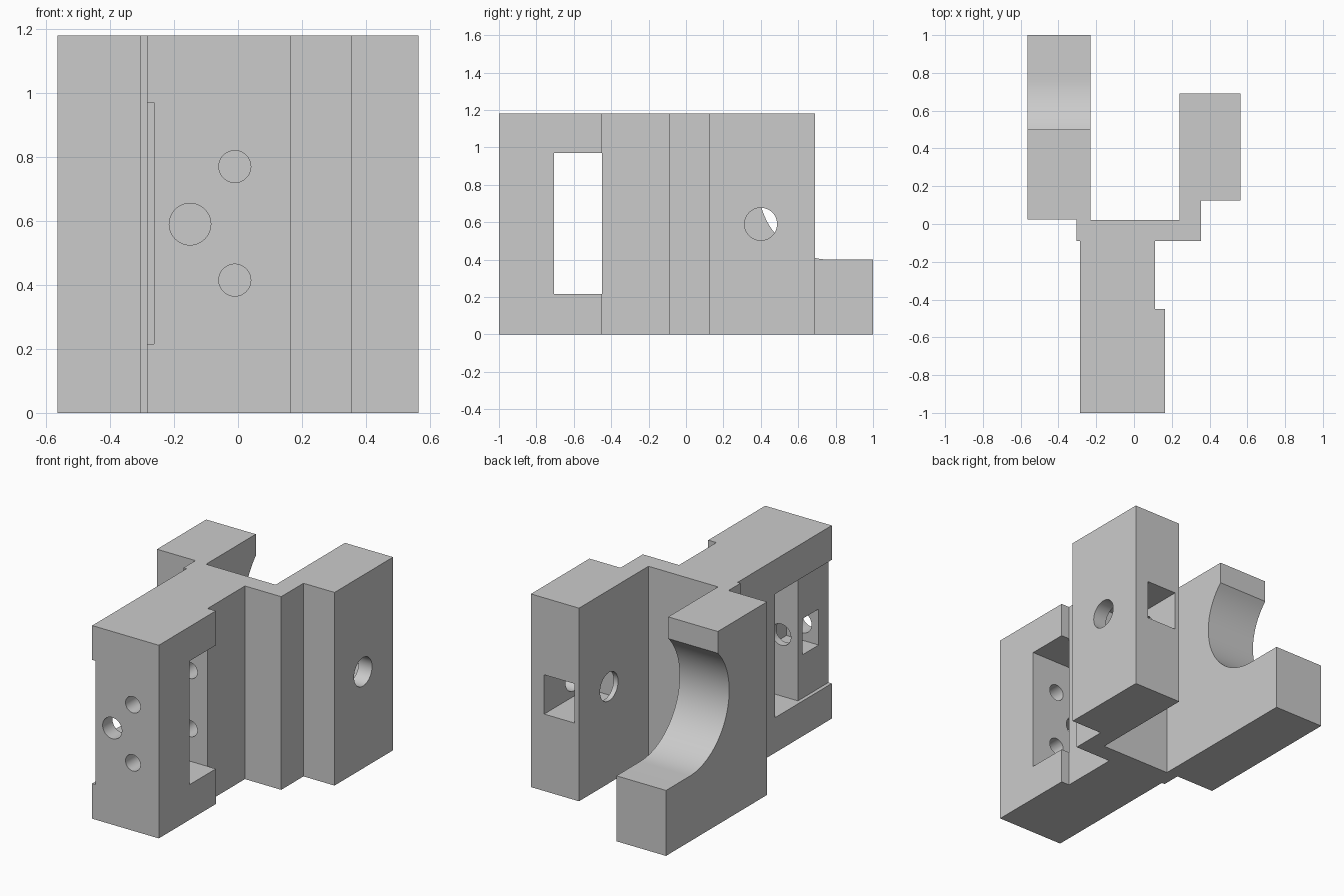
import bpy, bmesh, math
from mathutils import Matrix, Vector

if "Cube" in bpy.data.objects:
    bpy.data.objects.remove(bpy.data.objects["Cube"], do_unlink=True)

H = 1.18          # overall height
MID = H / 2       # height of the main bores

grey = bpy.data.materials.new("plain_grey")
grey.use_nodes = True
grey.diffuse_color = (0.6, 0.6, 0.6, 1)
grey.node_tree.nodes["Principled BSDF"].inputs["Base Color"].default_value = (0.6, 0.6, 0.6, 1)


def finish(bm, name):
    bmesh.ops.recalc_face_normals(bm, faces=bm.faces[:])
    mesh = bpy.data.meshes.new(name)
    bm.to_mesh(mesh)
    bm.free()
    mesh.materials.append(grey)
    ob = bpy.data.objects.new(name, mesh)
    bpy.context.collection.objects.link(ob)
    return ob


def prism(name, points, direction):
    """Extrude a closed 3D outline along a direction."""
    bm = bmesh.new()
    face = bm.faces.new([bm.verts.new(p) for p in points])
    new = bmesh.ops.extrude_face_region(bm, geom=[face])["geom"]
    bmesh.ops.translate(bm, vec=Vector(direction),
                        verts=[v for v in new if isinstance(v, bmesh.types.BMVert)])
    return finish(bm, name)


def box(name, x, y, z):
    return prism(name, [(x[0], y[0], z[0]), (x[1], y[0], z[0]),
                        (x[1], y[1], z[0]), (x[0], y[1], z[0])], (0, 0, z[1] - z[0]))


def bore(name, start, end, radius):
    start, end = Vector(start), Vector(end)
    axis = end - start
    bm = bmesh.new()
    turn = axis.to_track_quat('Z', 'Y').to_matrix().to_4x4()
    bmesh.ops.create_cone(bm, cap_ends=True, segments=48, radius1=radius, radius2=radius,
                          depth=axis.length,
                          matrix=Matrix.Translation((start + end) / 2) @ turn)
    return finish(bm, name)


# Body: plan outline of stem, web and two arms
plan = [(-0.285, -1), (0.165, -1), (0.165, -0.45), (0.11, -0.45), (0.11, -0.09),
        (0.355, -0.09), (0.355, 0.125), (0.565, 0.125), (0.565, 0.69), (0.24, 0.69),
        (0.24, 0.02), (-0.23, 0.02), (-0.23, 1), (-0.565, 1), (-0.565, 0.025),
        (-0.305, 0.025), (-0.305, -0.09), (-0.285, -0.09)]
body = prism("bracket_body", [(x, y, 0) for x, y in plan], (0, 0, H))

# Round cradle in the long arm
cy, cz, r = 0.77, 0.78, 0.38
a0, a1 = math.radians(270), math.radians(135.3)
arc = [(cy + r * math.cos(a0 + (a1 - a0) * i / 32),
        cz + r * math.sin(a0 + (a1 - a0) * i / 32)) for i in range(33)]
cradle = [(1.1, 0.4)] + arc + [(0.5, 1.3), (1.1, 1.3)]

cutters = [
    prism("cradle_cut", [(-0.65, y, z) for y, z in cradle], (0.5, 0, 0)),
    # Stem window and shallow side recess
    box("window_cut", (-0.5, 0.3), (-0.705, -0.45), (0.215, 0.97)),
    box("recess_cut", (-0.5, -0.263), (-1.1, -0.45), (0.215, 0.97)),
    # Front bore with its nut pocket
    bore("front_bore_cut", (-0.15, -1.1, MID), (-0.15, -0.6, MID), 0.065),
    box("front_nut_cut", (-0.5, -0.045), (-0.905, -0.75), (MID - 0.11, MID + 0.11)),
    # Short arm bore with its nut pocket
    bore("arm_bore_cut", (0.1, 0.4, MID), (0.7, 0.4, MID), 0.087),
    box("arm_nut_cut", (0.27, 0.475), (0.28, 0.8), (MID - 0.12, MID + 0.12)),
]
# Pair of blind screw holes
for z in (0.415, 0.77):
    cutters.append(bore("screw_hole_cut", (-0.01, -1.1, z), (-0.01, -0.2, z), 0.05))

for cutter in cutters:
    cutter.hide_render = True
    mod = body.modifiers.new(cutter.name, 'BOOLEAN')
    mod.operation = 'DIFFERENCE'
    mod.solver = 'EXACT'
    mod.object = cutter

# Bake the cuts and drop the cutters
bpy.context.view_layer.update()
graph = bpy.context.evaluated_depsgraph_get()
result = bpy.data.meshes.new_from_object(body.evaluated_get(graph))
body.modifiers.clear()
body.data = result
result.materials.clear()
result.materials.append(grey)
for cutter in cutters:
    bpy.data.objects.remove(cutter, do_unlink=True)

# Smooth bores and cradle, crisp edges elsewhere
bpy.ops.object.select_all(action='DESELECT')
body.select_set(True)
bpy.context.view_layer.objects.active = body
bpy.ops.object.shade_smooth_by_angle(angle=math.radians(30))
